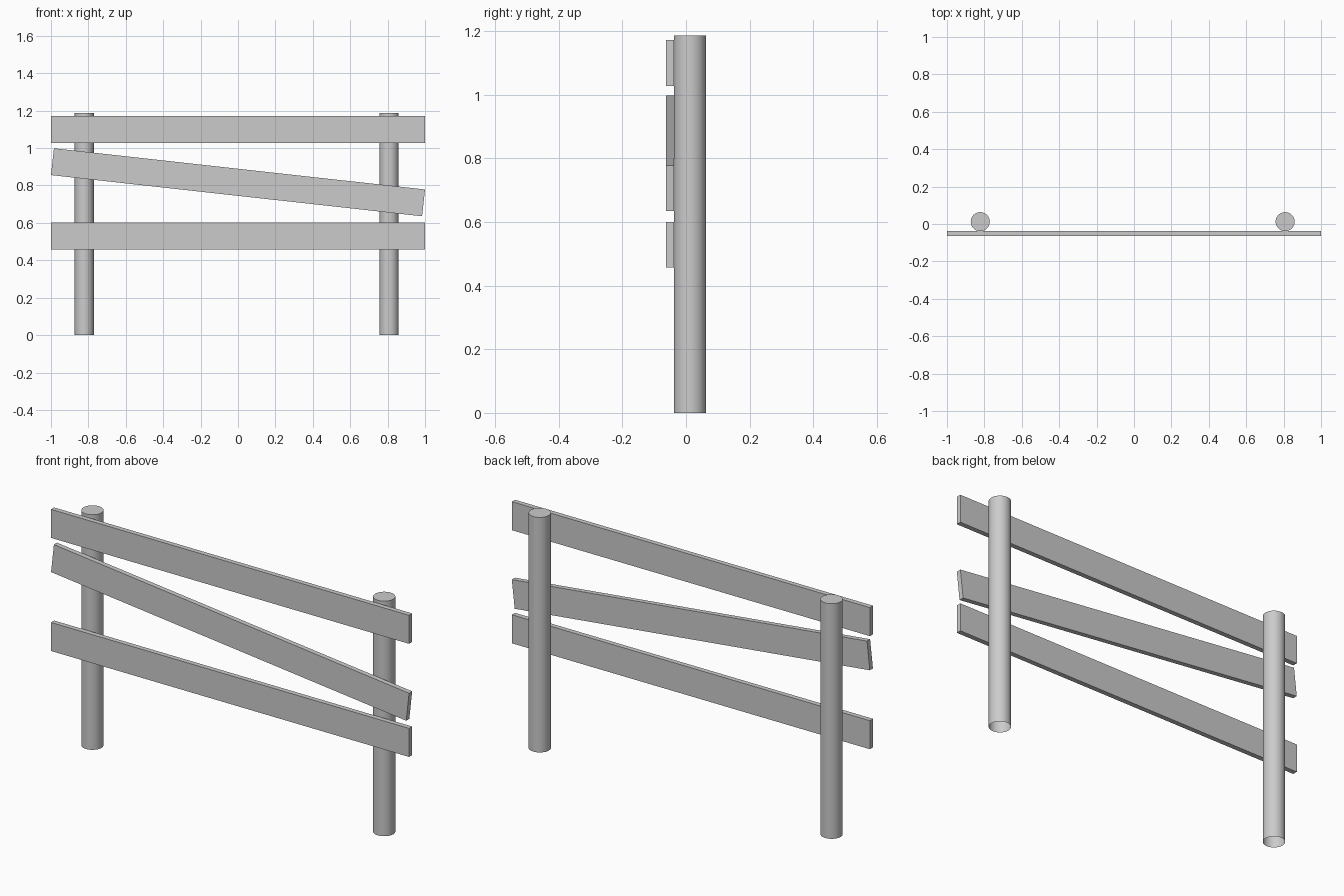
import bpy, bmesh, math

if "Cube" in bpy.data.objects:
    bpy.data.objects.remove(bpy.data.objects["Cube"])

POST_R, POST_Y, POST_H = 0.051, 0.0125, 1.187
PLANK_T, PLANK_Y, PLANK_W = 0.025, -0.051, 0.144


def post(name, x):
    # Round post, capped on top and open at the foot
    bpy.ops.mesh.primitive_cylinder_add(vertices=32, radius=POST_R, depth=POST_H,
                                        location=(x, POST_Y, POST_H / 2))
    ob = bpy.context.object
    ob.name = name
    bm = bmesh.new()
    bm.from_mesh(ob.data)
    foot = [f for f in bm.faces if f.normal.z < -0.9]
    bmesh.ops.delete(bm, geom=foot, context='FACES_ONLY')
    bm.to_mesh(ob.data)
    bm.free()
    bpy.ops.object.shade_smooth_by_angle(angle=math.radians(30))


def plank(name, z, length=2.0, tilt=0.0):
    # Flat board nailed to the front of the posts
    bpy.ops.mesh.primitive_cube_add(size=1, location=(0, PLANK_Y, z),
                                    rotation=(0, math.radians(tilt), 0))
    ob = bpy.context.object
    ob.name = name
    ob.scale = (length, PLANK_T, PLANK_W)
    bpy.ops.object.transform_apply(location=False, rotation=False, scale=True)


# Posts
post("left_post", -0.822)
post("right_post", 0.808)

# Planks, the middle one slipped down on the right
plank("top_plank", 1.10)
plank("middle_plank", 0.817, 1.996, 6.33)
plank("bottom_plank", 0.529)
